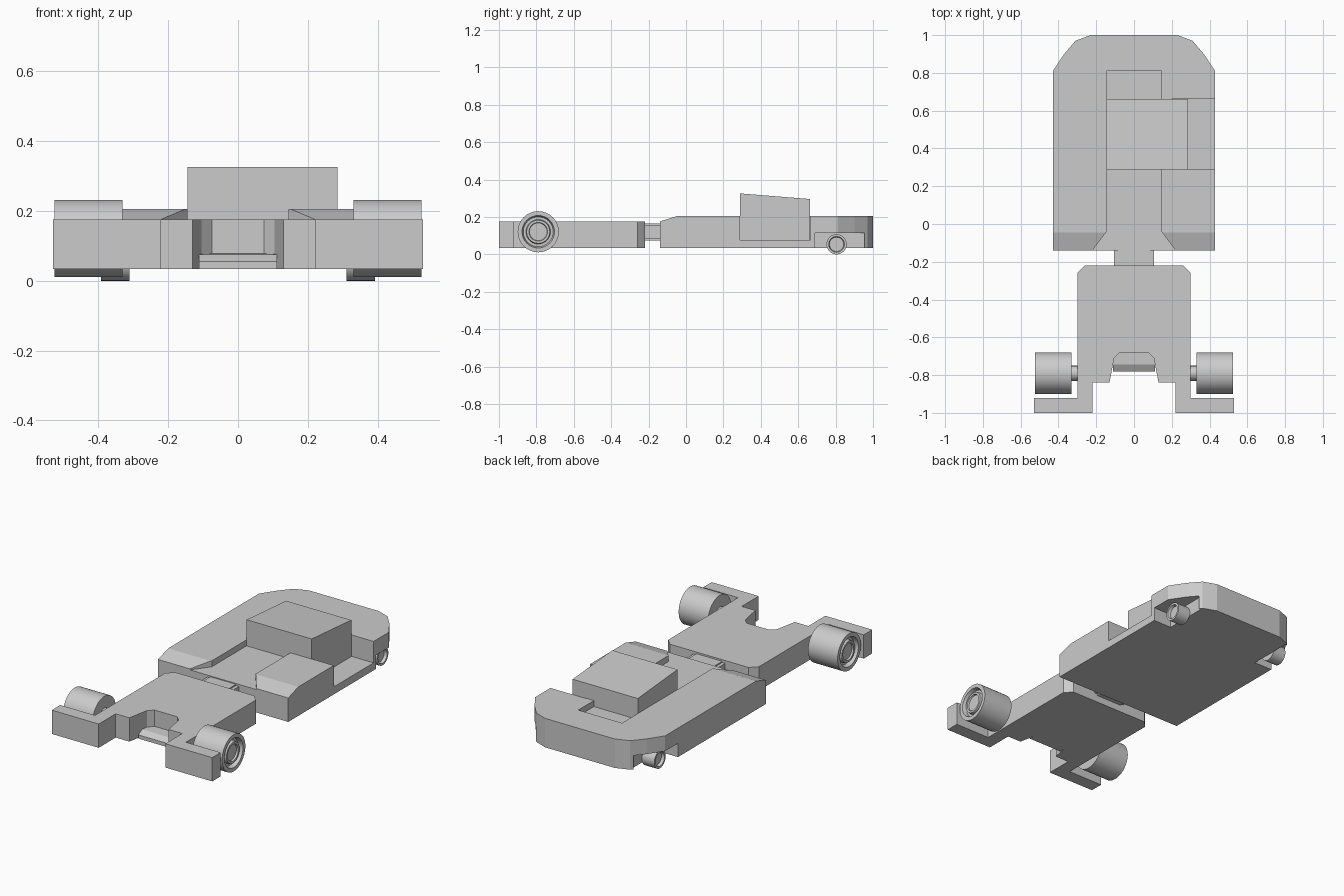
import bpy, bmesh, math
from mathutils import Vector

if "Cube" in bpy.data.objects:
    bpy.data.objects.remove(bpy.data.objects["Cube"])


def prism(name, pts, lo, hi, axis='z'):
    """Extrude a 2D outline: axis z takes (x, y) points, axis x takes (y, z) points."""
    bm = bmesh.new()
    place = (lambda p, h: (p[0], p[1], h)) if axis == 'z' else (lambda p, h: (h, p[0], p[1]))
    a = [bm.verts.new(place(p, lo)) for p in pts]
    b = [bm.verts.new(place(p, hi)) for p in pts]
    bm.faces.new(a)
    bm.faces.new(b)
    for i in range(len(pts)):
        j = (i + 1) % len(pts)
        bm.faces.new((a[i], a[j], b[j], b[i]))
    bmesh.ops.recalc_face_normals(bm, faces=bm.faces)
    return finish(name, bm)


def finish(name, bm):
    me = bpy.data.meshes.new(name)
    bm.to_mesh(me)
    bm.free()
    ob = bpy.data.objects.new(name, me)
    bpy.context.collection.objects.link(ob)
    return ob


def box(name, x0, x1, y0, y1, z0, z1):
    return prism(name, [(x0, y0), (x1, y0), (x1, y1), (x0, y1)], z0, z1)


def mirrored(half):
    """Complete an outline given for x > 0."""
    return half + [(-x, y) for x, y in reversed(half)]


def cut(target, cutter):
    m = target.modifiers.new("cut", 'BOOLEAN')
    m.operation = 'DIFFERENCE'
    m.solver = 'EXACT'
    m.object = cutter
    bpy.context.view_layer.objects.active = target
    bpy.ops.object.modifier_apply(modifier=m.name)
    bpy.data.objects.remove(cutter, do_unlink=True)


def wheel(name, profile, y, z, side, n=32):
    """Lathe a (x, radius) profile around the x axis."""
    bm = bmesh.new()
    rings = []
    for x, r in profile:
        rings.append([bm.verts.new((side * x, y + r * math.cos(2 * math.pi * i / n),
                                    z + r * math.sin(2 * math.pi * i / n))) for i in range(n)])
    for a, b in zip(rings, rings[1:]):
        for i in range(n):
            j = (i + 1) % n
            bm.faces.new((a[i], a[j], b[j], b[i]))
    bm.faces.new(rings[0])
    bm.faces.new(rings[-1])
    bmesh.ops.recalc_face_normals(bm, faces=bm.faces)
    ob = finish(name, bm)
    bpy.ops.object.select_all(action='DESELECT')
    ob.select_set(True)
    bpy.context.view_layer.objects.active = ob
    bpy.ops.object.shade_smooth_by_angle(angle=math.radians(30))


# rear body with rounded tail
body = prism("rear_body", mirrored([(.43, -.14), (.43, .81), (.37, .90), (.31, .97), (.23, 1.0)]), .033, .206)
# sloped leading edge
cut(body, prism("slope_cutter", [(-.2, .157), (-.045, .206), (-.045, .3), (-.2, .3)], -.6, .6, 'x'))
# shallow central channel, flared at the front
cut(body, prism("channel_cutter", mirrored([(.265, -.2), (.145, -.04), (.145, .81)]), .17, .4))
# notch in the right side
cut(body, box("notch_cutter", .2, .6, .29, .665, .078, .4))
# rear wheel arches
for s in (-1, 1):
    x0, x1 = sorted((s * .31, s * .6))
    cut(body, box("arch_cutter", x0, x1, .69, .955, 0, .115))

# engine block with sloping top
prism("engine_block", [(.288, .07), (.662, .07), (.662, .296), (.288, .326)], -.145, .285, 'x')

# joint between the two halves
box("joint_core", -.085, .085, -.23, -.13, .075, .165)
box("joint_sides", -.105, .105, -.23, -.13, .085, .158)

# front chassis with forward arms and a pocket
prism("front_chassis", mirrored([
    (.22, -1), (.53, -1), (.53, -.92), (.30, -.92), (.30, -.26), (.26, -.22)])[:6] + [
    (-.26, -.22), (-.30, -.26), (-.30, -.92), (-.53, -.92), (-.53, -1), (-.22, -1),
    (-.22, -.84), (-.13, -.84), (-.105, -.71), (-.075, -.68),
    (.075, -.68), (.105, -.71), (.13, -.84), (.22, -.84)], .033, .175)
# pocket floor
prism("pocket_floor", [(-.78, .033), (-.67, .033), (-.67, .078), (-.745, .075), (-.78, .055)], -.112, .112, 'x')

# wheels and axles
front = [(.33, .06), (.33, .11), (.525, .11), (.525, .087), (.50, .08), (.50, .066), (.52, .062), (.52, .05), (.51, .047)]
rear = [(.31, .03), (.31, .054), (.392, .054), (.392, .042), (.375, .038)]
for s, side in ((-1, "left"), (1, "right")):
    wheel("front_wheel_" + side, front, -.79, .121, s)
    wheel("front_axle_" + side, [(.28, .04), (.34, .04)], -.79, .121, s, 16)
    wheel("rear_wheel_" + side, rear, .805, .054, s)
    wheel("rear_axle_" + side, [(.29, .018), (.32, .018)], .805, .056, s, 16)
